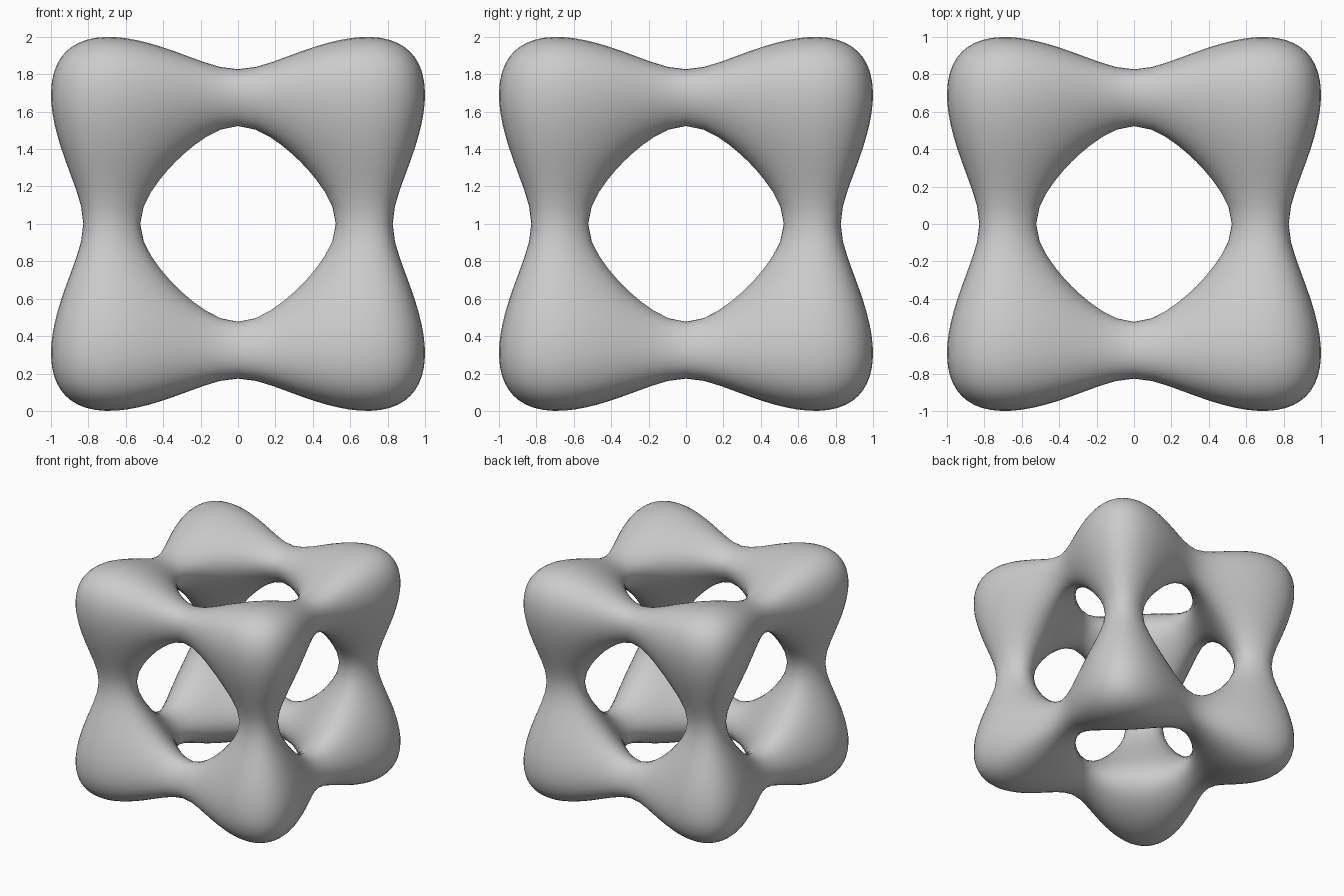
import bpy, bmesh, math
from mathutils import Vector
from itertools import product

if "Cube" in bpy.data.objects:
    bpy.data.objects.remove(bpy.data.objects["Cube"])

# Smooth cube frame: level surface of x^4 - 5x^2 + y^4 - 5y^2 + z^4 - 5z^2 + C
C = 11.35
S = math.sqrt((5 + math.sqrt(25 + 4 * (12.5 - C))) / 2)   # half extent


def project(co, steps):
    # clamped Newton steps along the gradient onto the surface
    p = co * S
    for _ in range(steps):
        f = sum(c**4 - 5 * c * c for c in p) + C
        g = Vector([4 * c**3 - 10 * c for c in p])
        d = g * (f / max(g.length_squared, 0.5))
        if d.length > 0.15:
            d.length = 0.15
        p -= d
    return p / S


# Blocky frame: 8 corner cells and 12 bars of a 3x3x3 grid, outer faces only
cuts = [-1, -0.42, 0.42, 1]
cells = {c for c in product(range(3), repeat=3) if c.count(1) < 2}
bm = bmesh.new()
for cell in cells:
    for axis, side in product(range(3), (0, 1)):
        other = list(cell)
        other[axis] += 2 * side - 1
        if tuple(other) in cells:
            continue
        u, v = (axis + 1) % 3, (axis + 2) % 3
        quad = []
        for du, dv in ((0, 0), (1, 0), (1, 1), (0, 1)):
            k = list(cell)
            k[axis] += side
            k[u] += du
            k[v] += dv
            quad.append(bm.verts.new([cuts[i] for i in k]))
        bm.faces.new(quad if side else quad[::-1])
bmesh.ops.remove_doubles(bm, verts=bm.verts, dist=0.001)
bmesh.ops.subdivide_edges(bm, edges=bm.edges, cuts=9, use_grid_fill=True)

# Relax the blocky frame onto the smooth surface
for i in range(12):
    bmesh.ops.smooth_vert(bm, verts=bm.verts, factor=0.5,
                          use_axis_x=True, use_axis_y=True, use_axis_z=True)
    for v in bm.verts:
        v.co = project(v.co, 4)
for v in bm.verts:
    v.co = project(v.co, 15) + Vector((0, 0, 1))
bmesh.ops.recalc_face_normals(bm, faces=bm.faces)
for f in bm.faces:
    f.smooth = True

mesh = bpy.data.meshes.new("rounded_cube_frame")
bm.to_mesh(mesh)
bm.free()
bpy.context.collection.objects.link(bpy.data.objects.new("rounded_cube_frame", mesh))
